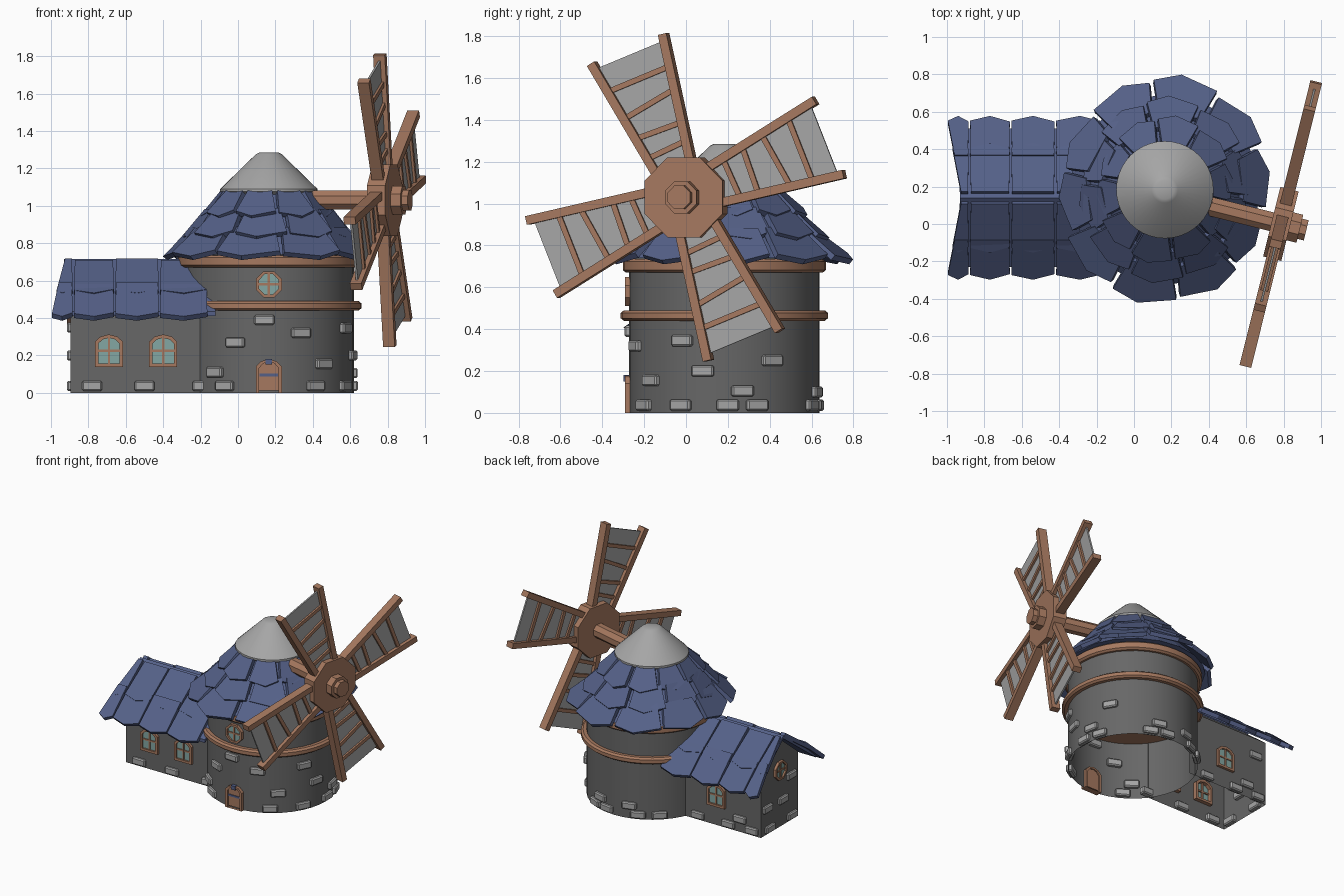
import bpy, bmesh
from math import sin, cos, pi, radians
from mathutils import Vector, Matrix

cube = bpy.data.objects.get("Cube")
if cube:
    bpy.data.objects.remove(cube)


def material(name, r, g, b):
    m = bpy.data.materials.new(name)
    m.use_nodes = True
    m.diffuse_color = (r, g, b, 1)
    m.node_tree.nodes["Principled BSDF"].inputs["Base Color"].default_value = (r, g, b, 1)
    return m


WALL = material("dark grey wall", .135, .135, .135)
STONE = material("light grey stone", .38, .38, .38)
WOOD = material("brown wood", .38, .19, .115)
SLATE = material("navy slate", .09, .118, .245)
GLASS = material("teal glass", .23, .39, .37)

CENTRE = Vector((.165, .183, 0))
RADIUS = .455
UP = Vector((0, 0, 1))


class Part:
    """Collects slabs and lathed shapes into one object."""

    def __init__(self, name, mat):
        self.name, self.mat, self.bm = name, mat, bmesh.new()

    def face_up(self, vs):
        return self.bm.faces.new(vs)

    def slab(self, pts, off):
        low = [self.bm.verts.new(p) for p in pts]
        top = [self.bm.verts.new(Vector(p) + off) for p in pts]
        self.face_up(low[::-1])
        self.face_up(top)
        for i in range(len(pts)):
            j = (i + 1) % len(pts)
            self.face_up((low[i], low[j], top[j], top[i]))

    def prism(self, frame, outline, d0, d1):
        pts = [frame @ Vector((u, v, d0)) for u, v in outline]
        self.slab(pts, frame.to_3x3() @ Vector((0, 0, d1 - d0)))

    def border(self, frame, outer, inner, d0, d1):
        n = len(outer)
        for i in range(n):
            j = (i + 1) % n
            self.prism(frame, [outer[i], outer[j], inner[j], inner[i]], d0, d1)

    def lathe(self, profile, sides=40):
        rings = [[self.bm.verts.new(CENTRE + Vector((r * cos(2 * pi * k / sides), r * sin(2 * pi * k / sides), z)))
                  for k in range(sides)] for r, z in profile]
        for a, b in zip(rings, rings[1:]):
            for k in range(sides):
                j = (k + 1) % sides
                self.face_up((a[k], a[j], b[j], b[k]))
        bmesh.ops.remove_doubles(self.bm, verts=self.bm.verts, dist=1e-5)

    def done(self, smooth=False, recalc=True, bevel=0):
        if recalc:
            bmesh.ops.recalc_face_normals(self.bm, faces=self.bm.faces)
        me = bpy.data.meshes.new(self.name)
        self.bm.to_mesh(me)
        self.bm.free()
        me.materials.append(self.mat)
        ob = bpy.data.objects.new(self.name, me)
        bpy.context.collection.objects.link(ob)
        if bevel:
            mod = ob.modifiers.new("bevel", 'BEVEL')
            mod.width, mod.segments = bevel, 1
        if smooth:
            bpy.ops.object.select_all(action='DESELECT')
            ob.select_set(True)
            bpy.context.view_layer.objects.active = ob
            bpy.ops.object.shade_smooth_by_angle(angle=radians(30))
        return ob


def frame_at(origin, normal):
    n = Vector(normal).normalized()
    m = Matrix((UP.cross(n), UP, n)).transposed().to_4x4()
    m.translation = origin
    return m


def on_tower(deg, z):
    n = Vector((cos(radians(deg)), sin(radians(deg)), 0))
    return frame_at(CENTRE + n * RADIUS + UP * z, n)


def rect(w, h, v=0):
    return [(-w / 2, v - h / 2), (w / 2, v - h / 2), (w / 2, v + h / 2), (-w / 2, v + h / 2)]


def ngon(r, n=8):
    return [(r * cos((k + .5) * 2 * pi / n), r * sin((k + .5) * 2 * pi / n)) for k in range(n)]


def arch(w, h):
    return [(-w, -h), (w, -h), (w, .55 * h), (.6 * w, .87 * h), (0, h), (-.6 * w, .87 * h), (-w, .55 * h)]


# Tower and its timber bands
tower = Part("tower_wall", WALL)
tower.lathe([(RADIUS, 0), (RADIUS, .75)])
tower.done(True, False)
for name, z0, z1, r in (("lower_band", .44, .49, .495), ("upper_band", .67, .735, .485)):
    band = Part(name, WOOD)
    band.lathe([(0, z0), (r - .015, z0), (r, z0 + .012), (r, z1 - .012), (r - .015, z1), (0, z1)])
    band.done(True)

# Annex walls with a gable end
X0, X1, Y0, Y1, RIDGE = -.895, -.2, -.085, .365, .14
annex = Part("annex_wall", WALL)
section = [(Y0, 0), (Y0, .5), (RIDGE, .68), (Y1, .5), (Y1, 0)]
end = [annex.bm.verts.new((X0, y, z)) for y, z in section]
far = [annex.bm.verts.new((X1, y, z)) for y, z in section]
annex.face_up(end[::-1])
for i in range(4):
    annex.face_up((end[i], end[i + 1], far[i + 1], far[i]))
annex.done()

# Tower roof: lining cone, three rows of overlapping tiles, cap
lining = Part("tower_roof_lining", SLATE)
lining.lathe([(0, .74), (.51, .74), (.40, .865), (.32, .96), (.23, 1.07), (0, 1.07)], 20)
lining.done()
tiles = Part("tower_roof_tiles", SLATE)
for row, (ra, za, rb, zb) in enumerate(((.24, 1.06, .35, .945), (.32, .965, .445, .835), (.405, .865, .555, .73))):
    for k in range(10):
        a = radians(79 + 36 * k + (6 if row == 1 else 0))
        s = 1 + .055 * cos(2 * (a - radians(79)))
        half = radians(17.3)

        def spot(ang, r, z):
            return CENTRE + Vector((r * cos(ang), r * sin(ang), z))
        lift = .006 * (k % 2)
        pts = [spot(a - half * .93, ra, za), spot(a - half, rb * s * .99, zb + lift),
               spot(a + .05 * (-1) ** k, rb * s * 1.03, zb - .02),
               spot(a + half, rb * s * .98, zb + .012 - lift), spot(a + half * .93, ra, za)]
        n = (pts[3] - pts[1]).cross(pts[0] - pts[1]).normalized()
        tiles.slab(pts, n * (.03 if n.z > 0 else -.03))
tiles.done()
cap = Part("roof_cap", STONE)
cap.lathe([(0, 1.06), (.24, 1.06), (.26, 1.075), (.26, 1.09), (.07, 1.275), (.05, 1.285), (0, 1.285)])
cap.done(True)

# Annex roof: lining boards and two rows of tiles on each slope
board = Part("annex_roof_lining", SLATE)
roof = Part("annex_roof_tiles", SLATE)
edges = (-1.0, -.88, -.66, -.42, -.16)
for side in (-1, 1):
    board.slab([(-.93, RIDGE, .69), (-.12, RIDGE, .69), (-.12, RIDGE + side * .37, .41),
                (-.95, RIDGE + side * .37, .41)], UP * .025)
    for d0, z0, d1, z1 in ((0.015, .695, .25, .525), (.21, .565, .395, .40)):
        for i, (xa, xb) in enumerate(zip(edges, edges[1:])):
            def shift(x, d):
                return x + (.07 * (1 - d / .4) if x == edges[0] else 0)
            g = .004
            drop = .008 * (i % 2)
            pts = [Vector((shift(xa, d0) + 2 * g, RIDGE + side * d0, z0 - drop)),
                   Vector((shift(xa, d1) + g, RIDGE + side * d1, z1)),
                   Vector(((xa + xb) / 2, RIDGE + side * (d1 + .025), z1 - .015)),
                   Vector((xb - g, RIDGE + side * (d1 - .005), z1 + .005)),
                   Vector((xb - 2 * g, RIDGE + side * d0, z0 - drop))]
            n = Vector((0, side * .6, .8))
            roof.slab(pts, n * .03)
board.done()
roof.done()


# Windows
def window(name, frame, outer):
    inner = [(u * .76, v * .79) for u, v in outer]
    wide, tall = max(u for u, v in inner) * 2, max(v for u, v in inner) * 2
    trim = Part(name + "_frame", WOOD)
    trim.border(frame, outer, inner, -.03, .02)
    trim.prism(frame, rect(.012, tall), -.01, .014)
    trim.prism(frame, rect(wide, .012), -.01, .013)
    trim.done()
    pane = Part(name + "_glass", GLASS)
    pane.prism(frame, inner, -.001, .007)
    pane.done()


for name, x in (("front_window_outer", -.69), ("front_window_inner", -.4)):
    window(name, frame_at((x, Y0, .225), (0, -1, 0)), arch(.075, .087))
window("back_window", frame_at((-.52, Y1, .235), (0, 1, 0)), arch(.075, .087))
window("gable_window", frame_at((X0, RIDGE, .44), (-1, 0, 0)), ngon(.075))
window("tower_window", on_tower(-90, .58), ngon(.075))

# Door with frame, hinge strap and keystone
spot_door = on_tower(-90, .09)
outer = arch(.07, .09)
door = Part("door", WOOD)
door.prism(spot_door, arch(.052, .078), -.02, .008)
door.border(spot_door, outer, [(u * .74, v * .85 if v > 0 else v) for u, v in outer], -.03, .02)
door.done()
iron = Part("door_fittings", SLATE)
iron.prism(spot_door, rect(.1, .014, .005), 0, .014)
iron.prism(spot_door, rect(.035, .03, .076), 0, .027)
iron.done()

# Stones set into the walls
stones = Part("wall_stones", STONE)
block = rect(.108, .054)
base_row = (-121, -57, -27, 2, 20, 66, 82, 113, 132)
upper = ((-93, .39), (-113, .27), (-68, .32), (-26, .345), (-50, .155), (-129, .11),
         (-13, .2), (11, .105), (74, .1), (105, .1), (30, .25))
for deg, z in [(d, .037) for d in base_row] + list(upper):
    stones.prism(on_tower(deg, z), block, -.03, .02)
for x, z in ((-.78, .037), (-.5, .037), (-.19, .037)):
    stones.prism(frame_at((x, Y0, z), (0, -1, 0)), block, -.03, .02)
for x, z in ((-.82, .037), (-.62, .037), (-.36, .037), (-.8, .36), (-.72, .1)):
    stones.prism(frame_at((x, Y1, z), (0, 1, 0)), block, -.03, .02)
for y, z in ((-.01, .037), (.26, .037), (.1, .2), (.29, .2), (0, .35)):
    stones.prism(frame_at((X0, y, z), (-1, 0, 0)), block, -.03, .02)
stones.done(bevel=.008)

# Shaft and hub
tilt = radians(-14)
hub_frame = frame_at((.785, .0, 1.03), (cos(tilt), sin(tilt), 0))
shaft = Part("shaft", WOOD)
shaft.prism(hub_frame, ngon(.055), -.6, 0)
shaft.done()
hub = Part("hub", WOOD)
hub.prism(hub_frame, ngon(.207), -.05, .05)
hub.prism(hub_frame, ngon(.083), .05, .105)
hub.prism(hub_frame, ngon(.06), .105, .14)
hub.done()


# Four sails: two flared spars, rungs and cloth
def bar(part, frame, p, q, width, d):
    p, q = Vector(p), Vector(q)
    side = (q - p).orthogonal().normalized() * width / 2
    part.prism(frame, [p - side, q - side, q + side, p + side], -d, d)


def flare(u, sign):
    return (u, sign * (.09 + (u - .16) * .165))


for k in range(4):
    fr = hub_frame @ Matrix.Rotation(radians(22 + 90 * k), 4, 'Z')
    spars = Part("sail_spars_%d" % (k + 1), WOOD)
    for sign in (-1, 1):
        bar(spars, fr, flare(.15, sign), flare(.765, sign), .042, .032)
    for ua, ub in ((.61, .61), (.46, .50), (.35, .34), (.24, .25)):
        bar(spars, fr, flare(ua, 1), flare(ub, -1), .026, .02)
    spars.done()
    cloth = Part("sail_cloth_%d" % (k + 1), STONE)
    cloth.prism(fr, [flare(.17, -1), flare(.735, -1), flare(.735, 1), flare(.17, 1)], -.006, .006)
    cloth.done()
